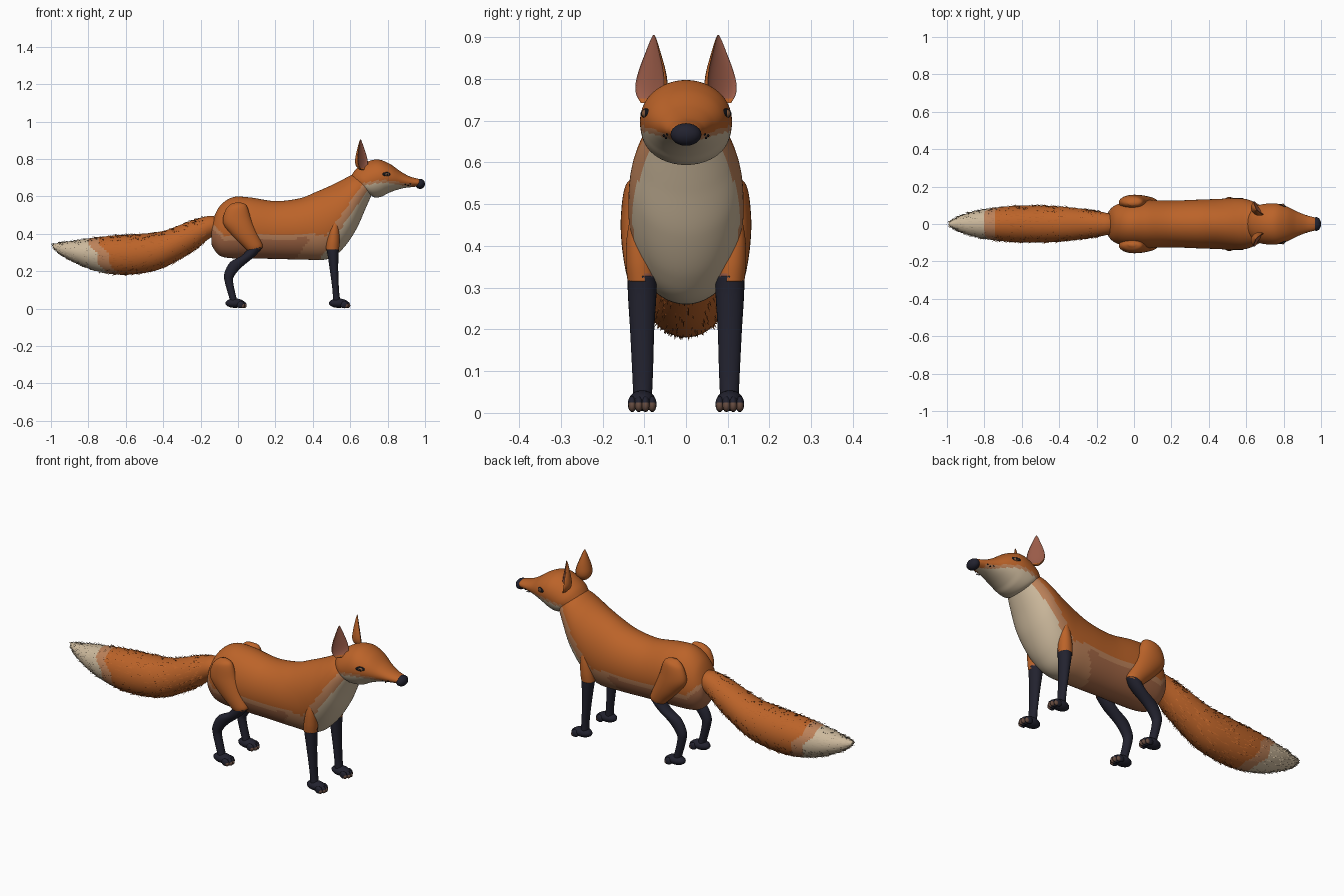
import bpy, bmesh, math, random
from mathutils import Vector, Matrix

if "Cube" in bpy.data.objects:
    bpy.data.objects.remove(bpy.data.objects["Cube"])
random.seed(4)


def material(name, rgb):
    m = bpy.data.materials.new(name)
    m.use_nodes = True
    m.diffuse_color = (*rgb, 1)
    m.node_tree.nodes["Principled BSDF"].inputs["Base Color"].default_value = (*rgb, 1)
    return m


ORANGE = material("orange fur", (0.50, 0.125, 0.022))
CREAM = material("cream fur", (0.60, 0.48, 0.33))
TAN = material("pale tan fur", (0.50, 0.22, 0.10))
BELLY = material("brown belly fur", (0.38, 0.14, 0.062))
DARK = material("dark stocking", (0.016, 0.016, 0.028))
PINK = material("inner ear", (0.32, 0.105, 0.065))
BLACK = material("black", (0.006, 0.006, 0.008))
PAD = material("toe brown", (0.13, 0.07, 0.05))
EYE = material("amber iris", (0.24, 0.10, 0.04))


def finish(bm, name, mats, rule=None, smooth=True):
    """Turn a bmesh into an object; rule(face centre) picks the material index."""
    bmesh.ops.recalc_face_normals(bm, faces=bm.faces)
    for f in bm.faces:
        f.smooth = smooth
        if rule:
            f.material_index = rule(f.calc_center_median())
    me = bpy.data.meshes.new(name)
    bm.to_mesh(me)
    bm.free()
    for m in mats:
        me.materials.append(m)
    ob = bpy.data.objects.new(name, me)
    bpy.context.collection.objects.link(ob)
    return ob


def spline(stations, n):
    """Catmull-Rom interpolation of station tuples."""
    s = [stations[0]] + list(stations) + [stations[-1]]
    out = []
    for i in range(1, len(s) - 2):
        for k in range(n):
            t = k / n
            out.append([0.5 * (2 * b + (c - a) * t + (2 * a - 5 * b + 4 * c - d) * t * t
                               + (3 * b - a - 3 * c + d) * t ** 3)
                        for a, b, c, d in zip(*s[i - 1:i + 3])])
    return out + [list(stations[-1])]


def skin(rings):
    bm = bmesh.new()
    loops = [[bm.verts.new(p) for p in r] for r in rings]
    n = len(loops[0])
    for a, b in zip(loops, loops[1:]):
        for j in range(n):
            bm.faces.new((a[j], a[(j + 1) % n], b[(j + 1) % n], b[j]))
    bm.faces.new(loops[0])
    bm.faces.new(loops[-1])
    return bm


def ring_point(s, a):
    """Station: upper point x, z; lower point x, z; half width; centre y."""
    xt, zt, xb, zb, w, y = s
    c = math.cos(a)
    return Vector(((xt + xb) / 2 + (xt - xb) / 2 * c, y + w * math.sin(a),
                   (zt + zb) / 2 + (zt - zb) / 2 * c))


def loft(name, stations, mats, rule=None, sides=32, n=6, side=1):
    full = [(*s[:5], side * (s[5] if len(s) > 5 else 0)) for s in stations]
    rings = [[ring_point(s, math.tau * j / sides) for j in range(sides)]
             for s in spline(full, n)]
    return finish(skin(rings), name, mats, rule)


def ball(name, centre, radii, mat, yaw=0):
    bm = bmesh.new()
    bmesh.ops.create_uvsphere(bm, u_segments=20, v_segments=12, radius=1)
    bm.transform(Matrix.Translation(centre) @ Matrix.Rotation(yaw, 4, "Z")
                 @ Matrix.Diagonal((*radii, 1)))
    return finish(bm, name, [mat])


# Body: cream chest, brown belly, tan blend between them and the orange back
def body_rule(p):
    chest = p.x - 0.41 - (p.z - 0.27) * 0.70
    wave = 0.008 * math.sin(p.x * 22)
    if chest > 0.03:
        return 1
    if chest > -0.02:
        return 2
    edge = 0.37 + 0.9 * max(0, -0.07 - p.x) + wave
    if p.z < edge and chest < -0.10:
        return 3
    return 2 if p.z < edge + 0.025 else 0


loft("body", [(-.143, .41, -.143, .36, .02), (-.138, .46, -.136, .33, .065),
              (-.10, .545, -.10, .285, .10), (-.03, .595, -.04, .270, .12),
              (.06, .595, .06, .268, .128), (.20, .575, .20, .266, .125),
              (.33, .59, .35, .262, .130), (.42, .625, .48, .265, .134),
              (.50, .66, .56, .32, .138), (.56, .69, .63, .42, .134),
              (.61, .715, .68, .53, .115), (.66, .72, .715, .61, .09)],
     [ORANGE, CREAM, TAN, BELLY], body_rule, sides=72, n=10)


# Head with cream jaw
def head_rule(p):
    edge = 0.663 + 0.01 * math.sin((p.x - 0.7) * 20)
    return 1 if p.z < edge else 2 if p.z < edge + 0.014 and p.x < 0.93 else 0


loft("head", [(.60, .70, .71, .605, .088), (.63, .745, .735, .594, .104),
              (.69, .785, .77, .600, .110), (.75, .797, .80, .616, .107),
              (.81, .775, .84, .632, .090), (.87, .733, .885, .644, .064),
              (.92, .706, .93, .650, .046), (.97, .692, .965, .654, .034),
              (.985, .68, .982, .66, .02)],
     [ORANGE, CREAM, TAN], head_rule, sides=64, n=10)
ball("nose", (.974, 0, .667), (.026, .037, .027), DARK)

# Tail with pale tip
TAIL = [(-.11, .49, -.11, .40, .05), (-.16, .495, -.16, .37, .062), (-.25, .47, -.25, .30, .078),
        (-.40, .415, -.40, .218, .094), (-.52, .40, -.52, .188, .099),
        (-.65, .392, -.65, .182, .096), (-.78, .378, -.77, .205, .083),
        (-.88, .363, -.86, .240, .064), (-.95, .352, -.94, .283, .036),
        (-.99, .343, -.99, .325, .010)]


def tail_rule(p):
    d = p.x + 0.80 + (p.z - 0.37) * 0.5 + 0.01 * math.sin(p.z * 60)
    return 1 if d < 0 else 2 if d < 0.06 else 0


loft("tail", TAIL, [ORANGE, CREAM, TAN], tail_rule, sides=48, n=10)

# Fur tufts: thin spikes swept back along the tail
bm = bmesh.new()
tail_path = spline([(*s, 0) for s in TAIL], 12)
for _ in range(900):
    i = random.randrange(14, len(tail_path) - 5)
    a = random.uniform(0, math.tau)
    root, ahead = ring_point(tail_path[i], a), ring_point(tail_path[i + 4], a)
    middle = (ring_point(tail_path[i], 0) + ring_point(tail_path[i], math.pi)) / 2
    along, out = (ahead - root).normalized(), (root - middle).normalized()
    across = along.cross(out).normalized() * 0.0022
    tip = root + along * random.uniform(.018, .032) + out * random.uniform(.004, .011)
    base = [bm.verts.new(root + v) for v in (across, -across, -out * 0.003)]
    top = bm.verts.new(tip)
    for j in range(3):
        bm.faces.new((base[j], base[(j + 1) % 3], top))
finish(bm, "tail_tufts", [ORANGE, CREAM, TAN], tail_rule, smooth=False)


# Ear: cupped shell, hollow side turned forward and outward
def make_ear(name, side):
    rings = []
    for h, w, depth in spline([(0, .022, .020), (.02, .038, .036), (.045, .043, .038),
                               (.08, .036, .030), (.12, .021, .018), (.15, .009, .008),
                               (.163, .002, .002)], 5):
        ring = []
        for j in range(28):
            a = math.tau * j / 28
            c = math.cos(a)
            x = depth * (-0.35 * c if c > 0 else 1.1 * c)
            ring.append(Vector((x + 0.022 - h * 0.13, w * math.sin(a), h)))
        rings.append(ring)
    bm = skin(rings)
    bm.normal_update()
    bmesh.ops.recalc_face_normals(bm, faces=bm.faces)
    for f in bm.faces:
        f.material_index = int(f.normal.x > 0.25 and f.calc_center_median().z > 0.012)
    bm.transform(Matrix.Translation((.655, side * .077, .742))
                 @ Matrix.Rotation(side * 0.65, 4, "Z"))
    ob = finish(bm, name, [ORANGE, PINK])
    return ob


FORE_UPPER = [(.53, .487, .515, .487, .008, .122), (.54, .42, .49, .42, .026, .116),
              (.543, .36, .475, .36, .034, .110), (.54, .315, .47, .315, .034, .106)]
FORE_LOWER = [(.541, .328, .472, .322, .035, .105), (.537, .28, .480, .28, .034, .105),
              (.536, .20, .492, .20, .029, .105), (.540, .10, .505, .10, .025, .104),
              (.546, .05, .507, .05, .023, .104), (.552, .025, .507, .025, .024, .104)]
THIGH = [(.01, .568, -.03, .565, .010, .110), (.045, .552, -.065, .53, .030, .116),
         (.07, .48, -.08, .46, .041, .115), (.10, .41, -.035, .395, .042, .112),
         (.13, .345, .03, .33, .037, .107), (.13, .325, .06, .30, .030, .105)]
SHIN = [(.132, .328, .052, .318, .034, .105), (.09, .28, .018, .282, .032, .105),
        (.02, .222, -.042, .248, .027, .105), (-.02, .175, -.073, .188, .024, .105),
        (-.026, .14, -.070, .14, .022, .104), (-.006, .05, -.045, .05, .022, .104),
        (.004, .025, -.042, .025, .024, .104)]

for side, label in ((1, "left"), (-1, "right")):
    # Ears, eyes and whisker spots
    make_ear(label + "_ear", side)
    yaw = -side * 0.38
    ball(label + "_eye_rim", (.793, side * .092, .717), (.027, .013, .0135), BLACK, yaw)
    ball(label + "_iris", (.796, side * .097, .717), (.013, .0105, .010), EYE, yaw)
    ball(label + "_pupil", (.797, side * .1025, .717), (.006, .0065, .007), BLACK, yaw)
    for k, (x, y, z) in enumerate(((.895, .053, .664), (.91, .048, .659), (.922, .045, .667))):
        ball(f"{label}_whisker_spot_{k}", (x, side * y, z), (.004, .003, .003), BLACK)

    # Legs
    loft(label + "_front_upper_leg", FORE_UPPER, [ORANGE, PINK],
         lambda p: int(p.z < .335 and abs(p.y) < .10), 28, 8, side)
    loft(label + "_front_lower_leg", FORE_LOWER, [DARK], None, 24, 6, side)
    loft(label + "_thigh", THIGH, [ORANGE], None, 28, 8, side)
    loft(label + "_hind_lower_leg", SHIN, [DARK], None, 24, 6, side)

    # Paws with toes and pads
    for part, x in (("front", .538), ("hind", -.016)):
        ball(f"{label}_{part}_paw", (x, side * .105, .029), (.052, .032, .025), DARK)
        for k in range(4):
            y = side * .105 + (k - 1.5) * .016
            reach = .040 if k in (1, 2) else .030
            ball(f"{label}_{part}_toe_{k}", (x + reach, y, .021), (.021, .0105, .019), DARK)
            ball(f"{label}_{part}_toe_tip_{k}", (x + reach + .010, y, .017),
                 (.0125, .0092, .014), PAD)
